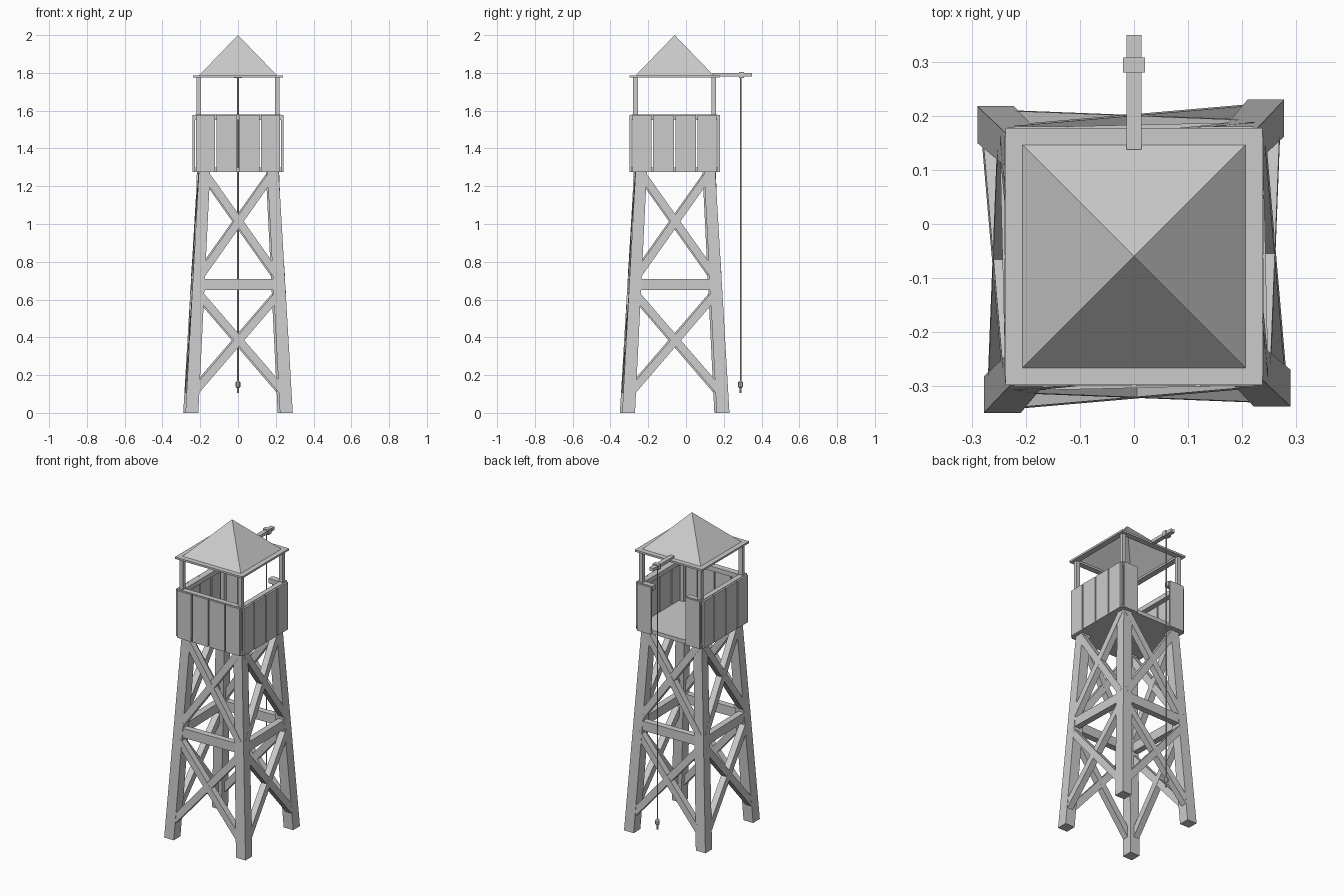
import bpy, bmesh, math
from mathutils import Vector, Matrix

if "Cube" in bpy.data.objects:
    bpy.data.objects.remove(bpy.data.objects["Cube"])

CY = -0.06                      # tower axis in y
CENTRE = Matrix.Translation((0, CY, 0))
SIDES = ["front", "right", "back", "left"]


def make(name, verts, faces, mat=Matrix()):
    me = bpy.data.meshes.new(name)
    me.from_pydata([mat @ Vector(v) for v in verts], [], faces)
    bm = bmesh.new()
    bm.from_mesh(me)
    bmesh.ops.recalc_face_normals(bm, faces=bm.faces)
    bm.to_mesh(me)
    bm.free()
    ob = bpy.data.objects.new(name, me)
    bpy.context.collection.objects.link(ob)
    return ob


BOX = [(0, 3, 2, 1), (4, 5, 6, 7), (0, 1, 5, 4),
       (1, 2, 6, 5), (2, 3, 7, 6), (3, 0, 4, 7)]
SQ = [(-1, -1), (1, -1), (1, 1), (-1, 1)]


def box(name, x, y, z, mat=Matrix()):
    """Box from (min, max) ranges."""
    v = [(x[(i + 1) // 2], y[(j + 1) // 2], h) for h in z for i, j in SQ]
    return make(name, v, BOX, mat)


def beam(name, a, b, width, depth, mat):
    """Rectangular timber from a to b, lying in a front-facing plane."""
    a, b = Vector(a), Vector(b)
    d = (b - a).normalized()
    side = d.cross(Vector((0, -1, 0))).normalized() * width / 2
    out = side.cross(d).normalized() * depth / 2
    return make(name, [p + side * i + out * j for p in (a, b) for i, j in SQ], BOX, mat)


def lathe(name, profile, n, loc):
    """Closed turned part from (radius, z) points."""
    v = [(r * math.cos(2 * math.pi * k / n), r * math.sin(2 * math.pi * k / n), z)
         for r, z in profile for k in range(n)]
    f = [(i * n + k, i * n + (k + 1) % n, (i + 1) * n + (k + 1) % n, (i + 1) * n + k)
         for i in range(len(profile) - 1) for k in range(n)]
    f += [tuple(range(n))[::-1], tuple(range(len(v) - n, len(v)))]
    return make(name, v, f, Matrix.Translation(loc))


def right_leg(z, out=0.0):
    t = z / 1.28
    return Vector((0.256 - 0.071 * t, -0.244 + 0.067 * t - out, z))


def left_leg(z, out=0.0):
    t = z / 1.28
    return Vector((-0.244 + 0.067 * t, -0.256 + 0.071 * t - out, z))


for k, s in enumerate(SIDES):
    M = CENTRE @ Matrix.Rotation(k * math.pi / 2, 4, 'Z')

    # tapered, splayed leg
    v = []
    for z, h in ((0, 0.034), (1.28, 0.03)):
        c = right_leg(z)
        v += [(c.x + i * h, c.y + j * h, z) for i, j in SQ]
    make(s + "_leg", v, BOX, M)

    # crossed braces and the middle beam
    for lvl, lo, hi in (("lower", 0.10, 0.635), ("upper", 0.715, 1.27)):
        beam(f"{s}_{lvl}_brace_a", left_leg(lo, .012), right_leg(hi, .012), .042, .04, M)
        beam(f"{s}_{lvl}_brace_b", right_leg(lo, .012), left_leg(hi, .012), .042, .04, M)
    beam(s + "_middle_beam", left_leg(.68, .01), right_leg(.68, .01), .06, .04, M)

    # corner post from floor to roof
    box(s + "_post", (.195, .22), (-.22, -.195), (1.28, 1.778), M)

    # wall planks; the back keeps only the outer two, leaving an opening
    for i, (a, b) in enumerate(((-.222, -.122), (-.114, -.004), (.004, .114), (.122, .222))):
        if s == "back" and i in (1, 2):
            continue
        box(f"{s}_plank_{i + 1}", (a, b), (-.24, -.228), (1.275, 1.577), M)

    # top rail, split at the opening
    spans = [(-.228, -.12), (.12, .195)] if s == "back" else [(-.228, .195)]
    for i, sp in enumerate(spans):
        box(f"{s}_rail_{i + 1}", sp, (-.228, -.195), (1.55, 1.58), M)

    # eave board
    box(s + "_eave", (-.238, .2), (-.238, -.2), (1.775, 1.787), M)

# floor
box("floor", (-.23, .23), (-.23, .23), (1.275, 1.30), CENTRE)

# hollow pyramid roof
r = 0.207
make("roof", [(i * r, j * r, 1.786) for i, j in SQ] + [(0, 0, 2.0)],
     [(0, 1, 4), (1, 2, 4), (2, 3, 4), (3, 0, 4)], CENTRE)

# hoist arm, pulley block, rope and hook weight
box("hoist_arm", (-.014, .014), (.138, .35), (1.78, 1.80))
box("pulley_block", (-.02, .02), (.28, .308), (1.774, 1.806))
lathe("rope", [(.004, .14), (.004, 1.78)], 8, (0, .289, 0))
lathe("rope_weight", [(.006, .105), (.006, .132), (.013, .138), (.013, .162), (.006, .17)],
      8, (0, .289, 0))
